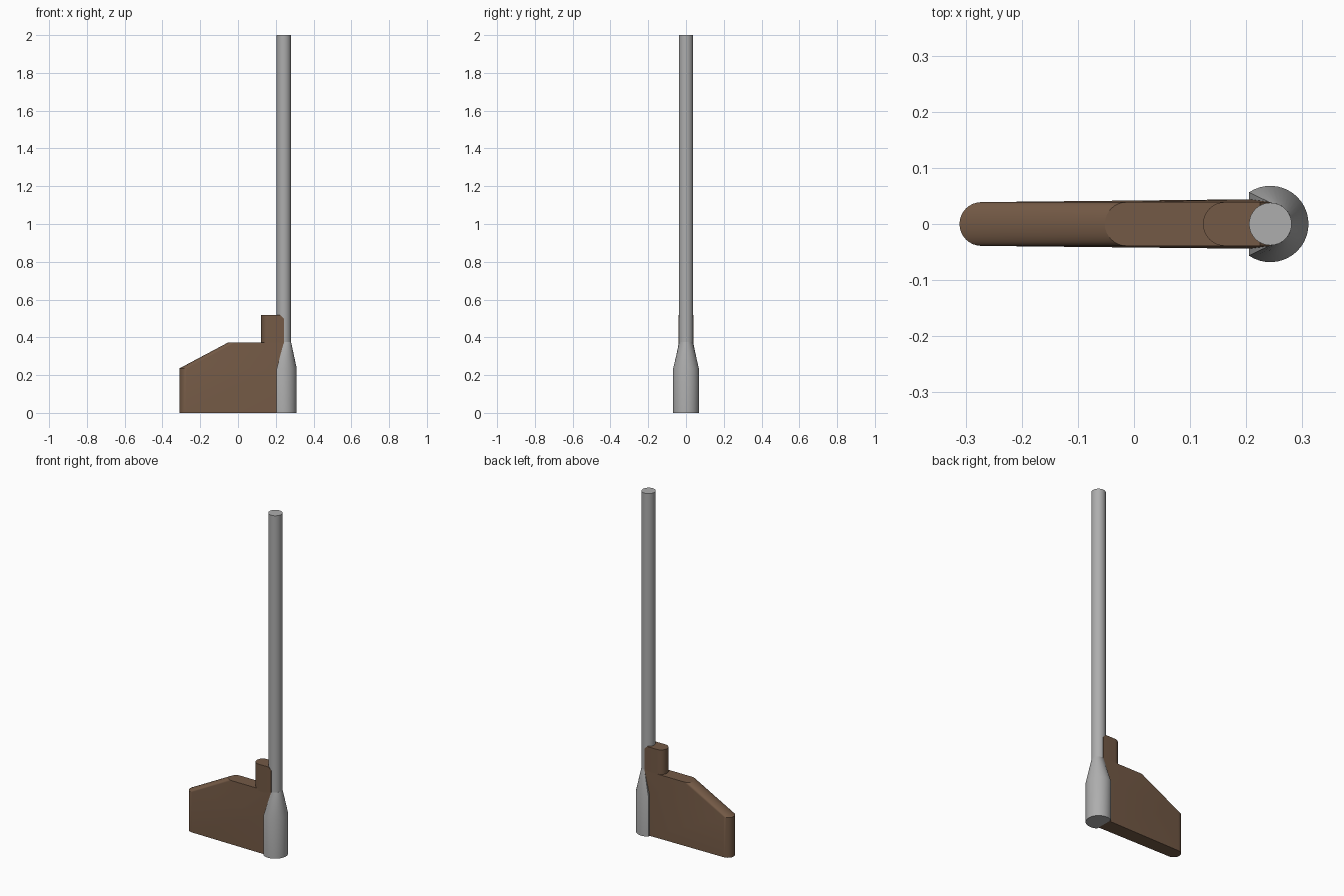
import bpy, bmesh, math

if "Cube" in bpy.data.objects:
    bpy.data.objects.remove(bpy.data.objects["Cube"])

PX = 0.243      # pole axis x
PR = 0.038      # pole radius


def material(name, rgb):
    m = bpy.data.materials.new(name)
    m.diffuse_color = (*rgb, 1.0)
    m.use_nodes = True
    m.node_tree.nodes["Principled BSDF"].inputs["Base Color"].default_value = m.diffuse_color
    return m


grey = material("metal grey", (0.42, 0.42, 0.42))
brown = material("wood brown", (0.175, 0.102, 0.061))


def loft(name, rings, mat):
    """Closed solid through equal-length rings of points, smooth with sharp edges."""
    bm = bmesh.new()
    rows = [[bm.verts.new(p) for p in r] for r in rings]
    n = len(rows[0])
    for a, b in zip(rows, rows[1:]):
        for i in range(n):
            j = (i + 1) % n
            bm.faces.new((a[i], a[j], b[j], b[i]))
    bm.faces.new(rows[0][::-1])
    bm.faces.new(rows[-1])
    bmesh.ops.recalc_face_normals(bm, faces=bm.faces[:])
    me = bpy.data.meshes.new(name)
    bm.to_mesh(me)
    bm.free()
    me.materials.append(mat)
    ob = bpy.data.objects.new(name, me)
    bpy.context.collection.objects.link(ob)
    bpy.ops.object.select_all(action='DESELECT')
    ob.select_set(True)
    bpy.context.view_layer.objects.active = ob
    bpy.ops.object.shade_smooth_by_angle(angle=math.radians(25))
    return ob


def slab(left, right, w, w_end, z, n=16):
    """Plank section: round on the left, square on the right."""
    pts = [(right, w_end, z)]
    for i in range(n + 1):
        a = math.pi / 2 + math.pi * i / n
        pts.append((left + w + w * math.cos(a), w * math.sin(a), z))
    return pts + [(right, -w_end, z)]


def arc(r, half, z, n=28):
    """Circle section open on the left, closed by a straight chord."""
    return [(PX + r * math.cos(t), r * math.sin(t), z)
            for t in (-half + 2 * half * i / n for i in range(n + 1))]


def circle(r, z, n=32):
    return [(PX + r * math.cos(2 * math.pi * i / n),
             r * math.sin(2 * math.pi * i / n), z) for i in range(n)]


# Long round pole
loft("pole", [circle(PR, 0.36), circle(PR, 2.0)], grey)

# Socket at the foot, cut flat where it meets the fin and tapering to the pole
cut = math.acos(-PR / 0.068)
loft("socket", [arc(0.068, cut, 0.0), arc(0.068, cut, 0.235),
                arc(PR, math.pi / 2, 0.375)], grey)

# Fin with rounded leading edge and sloping shoulder
loft("fin", [slab(-0.311, PX - PR, 0.039, 0.044, 0.0),
             slab(-0.311, PX - PR, 0.039, 0.044, 0.235),
             slab(-0.052, PX, 0.039, 0.039, 0.373)], brown)

# Short upright tab clasping the pole, with a clipped top corner
loft("tab", [slab(0.123, PX, 0.039, 0.039, 0.36),
             slab(0.123, PX, 0.039, 0.039, 0.50),
             slab(0.123, 0.225, 0.039, 0.039, 0.517)], brown)
bpy.data.objects["tab"].data.update()

# Level the tab top: raise the left part of the middle ring to just under the top
for v in bpy.data.objects["tab"].data.vertices:
    if 0.49 < v.co.z < 0.51 and v.co.x < 0.2:
        v.co.z = 0.515
